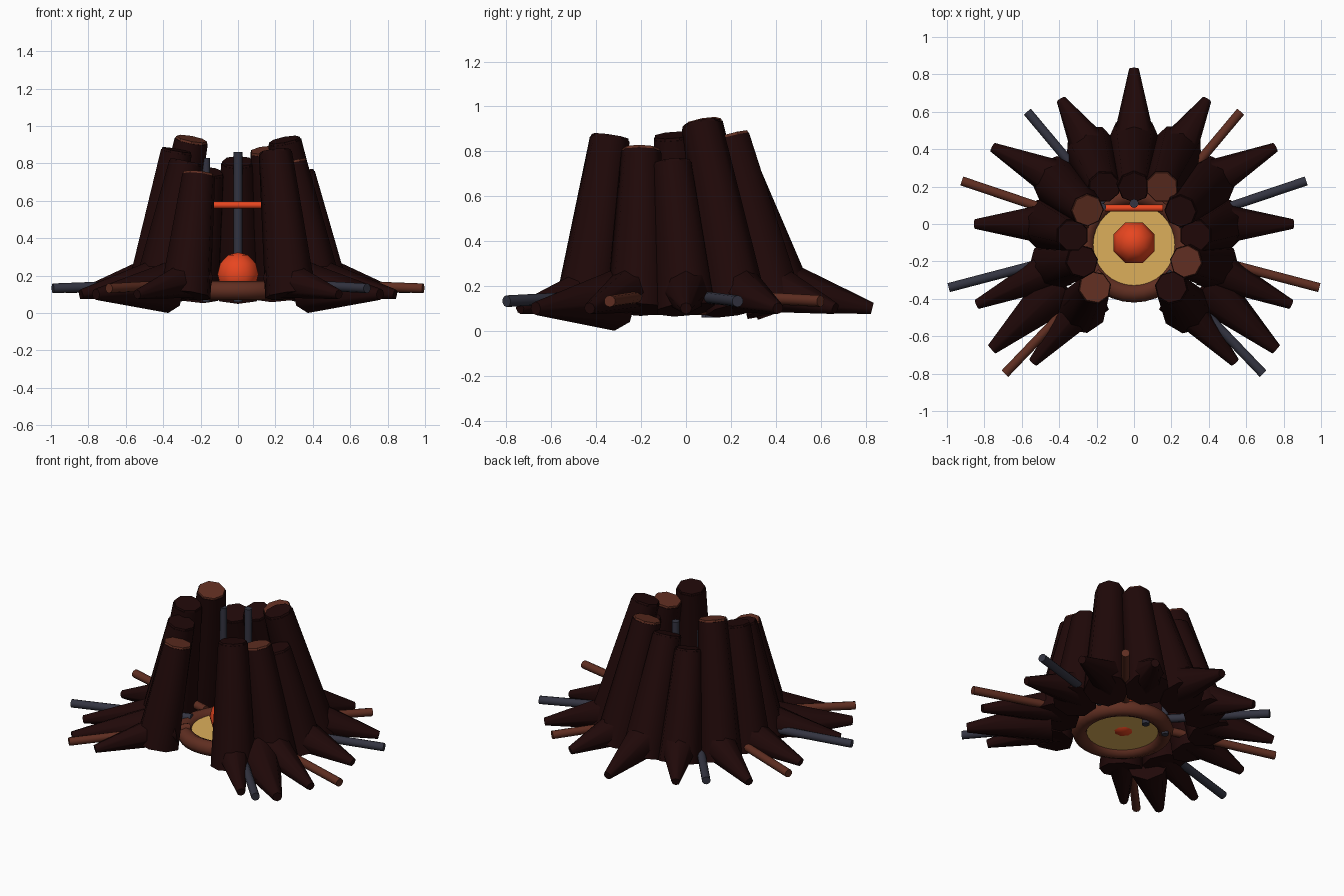
import bpy, bmesh, math
from mathutils import Vector, Matrix

cube = bpy.data.objects.get("Cube")
if cube:
    bpy.data.objects.remove(cube, do_unlink=True)


def material(name, rgb):
    m = bpy.data.materials.new(name)
    m.use_nodes = True
    m.diffuse_color = (*rgb, 1)
    m.node_tree.nodes["Principled BSDF"].inputs["Base Color"].default_value = (*rgb, 1)
    return m


BARK = material("dark bark", (0.014, 0.0025, 0.0025))
RUST = material("rust brown", (0.115, 0.027, 0.015))
STEEL = material("dark steel", (0.033, 0.034, 0.052))
SAND = material("sand", (0.72, 0.43, 0.105))
EMBER = material("ember orange", (0.80, 0.06, 0.014))


def finish(bm, name, mat, smooth):
    mesh = bpy.data.meshes.new(name)
    bm.to_mesh(mesh)
    bm.free()
    mesh.materials.append(mat)
    ob = bpy.data.objects.new(name, mesh)
    bpy.context.collection.objects.link(ob)
    bpy.ops.object.select_all(action='DESELECT')
    ob.select_set(True)
    bpy.context.view_layer.objects.active = ob
    bpy.ops.object.shade_smooth_by_angle(angle=math.radians(smooth))


def rod(name, a, b, r1, r2, sides, mat, smooth=50):
    """Tapered cylinder from point a to point b."""
    a, b = Vector(a), Vector(b)
    axis = b - a
    turn = axis.to_track_quat('Z', 'Y').to_matrix().to_4x4()
    bm = bmesh.new()
    bmesh.ops.create_cone(bm, cap_ends=True, segments=sides, radius1=r1, radius2=r2,
                          depth=axis.length,
                          matrix=Matrix.Translation((a + b) / 2) @ turn)
    finish(bm, name, mat, smooth)


# Leaning trunks: base angle, base distance, top x, top y, top height, cap material
trunks = [
    (-58, 0.53, 0.20, -0.34, 0.855, BARK), (-27, 0.48, 0.28, -0.20, 0.80, RUST),
    (0, 0.47, 0.33, -0.06, 0.74, BARK), (29, 0.47, 0.25, 0.07, 0.915, BARK),
    (60, 0.46, 0.15, 0.20, 0.86, RUST), (90, 0.45, 0.00, 0.20, 0.80, BARK),
    (120, 0.46, -0.16, 0.20, 0.745, BARK), (151, 0.47, -0.25, 0.075, 0.92, RUST),
    (180, 0.47, -0.33, -0.06, 0.86, BARK), (207, 0.48, -0.28, -0.20, 0.80, BARK),
    (238, 0.53, -0.21, -0.34, 0.735, RUST),
]
for angle, dist, x, y, z, cap in trunks:
    t = math.radians(angle)
    base = Vector((dist * math.cos(t), dist * math.sin(t), 0.095))
    top = Vector((x, y, z))
    up = (top - base).normalized()
    rod("trunk", base, top, 0.138, 0.09, 8, BARK)
    rod("trunk_cap", top - up * 0.02, top + up * 0.012, 0.091, 0.084, 8, cap, 30)

# Spreading roots, one per trunk
tips = [(0.54, -0.74), (0.84, -0.43), (0.85, 0.0), (0.755, 0.41), (0.39, 0.665), (0, 0.83)]
for i, (x, y) in enumerate(tips):
    t = math.radians(-60 + 30 * i)
    for side in ((1, -1) if x else (1,)):
        start = (side * 0.44 * math.cos(t), 0.44 * math.sin(t), 0.195)
        rod("root", start, (side * x, y, 0.10), 0.115, 0.026, 8, BARK)

# Heavy low roots either side of the opening
for side in (1, -1):
    rod("front_root", (side * 0.38, -0.325, 0.135), (side * 0.76, -0.67, 0.10),
        0.135, 0.03, 8, BARK)

# Radiating pipes, alternating steel and rust
hub = Vector((0, -0.08, 0.17))
for x, y in [(0.92, 0.23), (0.57, 0.60), (0.99, -0.34), (0.69, -0.80)]:
    for side in (1, -1):
        end = Vector((side * x, y, 0.132))
        start = hub + (end - hub).normalized() * 0.25
        steel = (side > 0) == (y in (0.23, -0.80))
        rod("pipe", start, end, 0.026, 0.026, 10, STEEL if steel else RUST)

# Sand floor and the ring around it
rod("floor", (0, -0.11, 0.104), (0, -0.11, 0.14), 0.235, 0.235, 24, SAND)
bpy.ops.mesh.primitive_torus_add(major_radius=0.26, minor_radius=0.05, major_segments=32,
                                 minor_segments=8, location=(0, -0.11, 0.12))
ring = bpy.context.object
ring.name = "floor_ring"
ring.data.materials.append(RUST)
bpy.ops.object.shade_smooth_by_angle(angle=math.radians(50))

# Ember ball
bm = bmesh.new()
bmesh.ops.create_uvsphere(bm, u_segments=8, v_segments=6, radius=0.118,
                          matrix=Matrix.Translation((0, -0.10, 0.207))
                          @ Matrix.Rotation(math.pi / 8, 4, 'Z'))
finish(bm, "ember_ball", EMBER, 60)

# Upright poles and the crossbar
rod("back_pole", (0, 0.11, 0.06), (0, 0.11, 0.86), 0.024, 0.024, 10, STEEL)
rod("side_pole", (-0.17, 0.09, 0.06), (-0.17, 0.09, 0.83), 0.021, 0.021, 10, STEEL)
rod("crossbar", (-0.155, 0.085, 0.577), (0.155, 0.085, 0.577), 0.018, 0.018, 8, EMBER)
